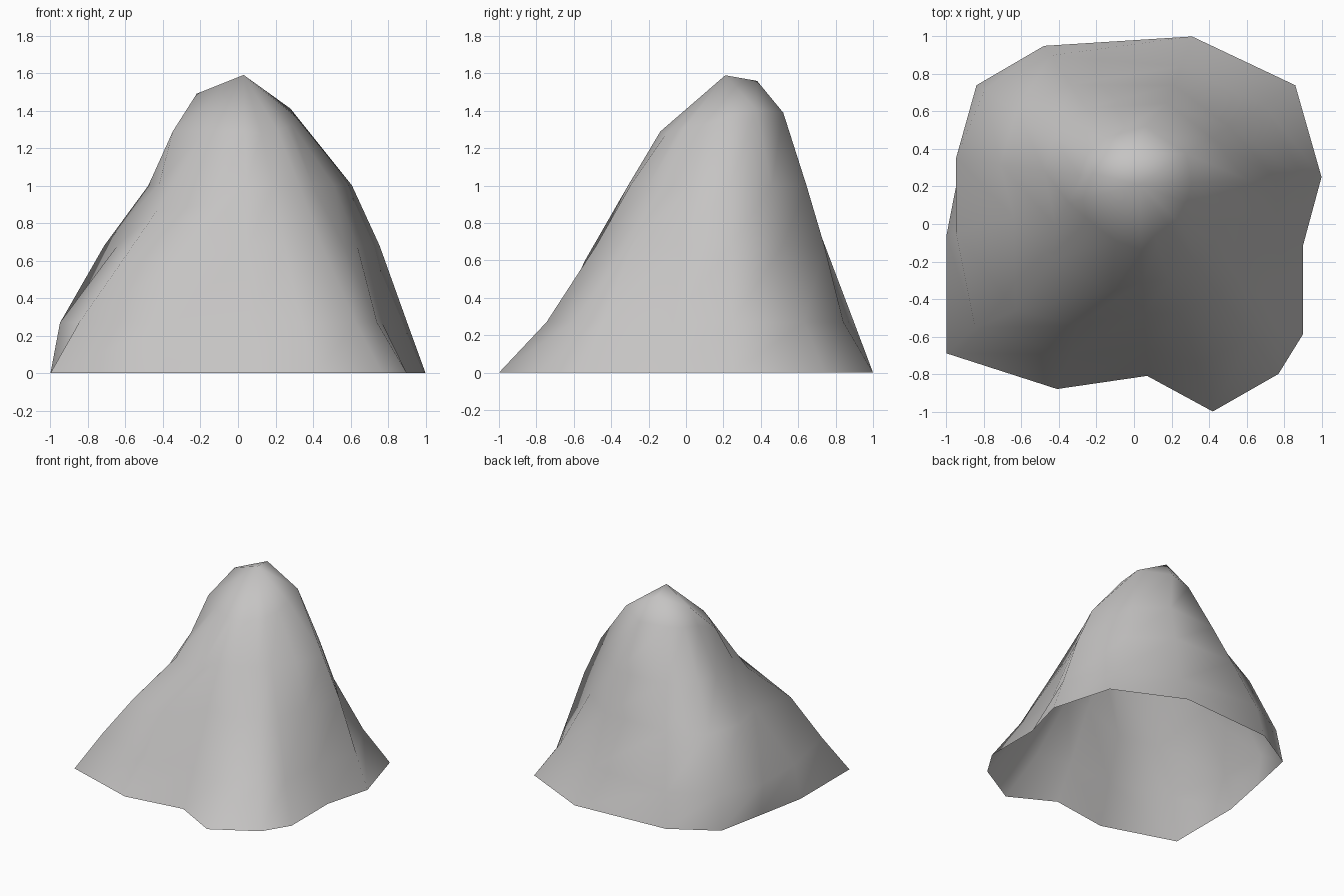
import bpy, bmesh

AXIS = (0.02, 0.21)
HEIGHTS = (0.27, 0.68, 1.0)

# Foot point of each ridge or gully, how far out it still is at each height,
# then the reach and height of its upper end
RAYS = [
    (-1.00, -0.69, 0.85, 0.59, 0.38, 0.25, 1.28),
    (-0.41, -0.88, 0.83, 0.58, 0.42, 0.275, 1.29),
    (0.07, -0.81, 0.86, 0.67, 0.51, 0.34, 1.29),
    (0.42, -1.00, 0.79, 0.57, 0.42, 0.26, 1.28),
    (0.77, -0.80, 0.81, 0.57, 0.41, 0.25, 1.30),
    (0.90, -0.59, 0.82, 0.62, 0.43, 0.27, 1.31),
    (0.90, -0.12, 0.85, 0.70, 0.56, 0.30, 1.33),
    (1.00, 0.25, 0.90, 0.75, 0.60, 0.29, 1.37),
    (0.86, 0.74, 0.80, 0.58, 0.47, 0.31, 1.41),
    (0.31, 1.00, 0.80, 0.67, 0.55, 0.39, 1.39),
    (-0.48, 0.95, 0.93, 0.72, 0.55, 0.34, 1.38),
    (-0.84, 0.74, 0.95, 0.75, 0.50, 0.31, 1.37),
    (-0.92, 0.35, 1.03, 0.78, 0.53, 0.33, 1.35),
    (-1.00, -0.06, 0.95, 0.65, 0.43, 0.36, 1.29),
]
n = len(RAYS)
bm = bmesh.new()


def vert(ray, f, z):
    return bm.verts.new((AXIS[0] + (ray[0] - AXIS[0]) * f,
                         AXIS[1] + (ray[1] - AXIS[1]) * f, z))


# Slopes: stacked rings, open underneath
rings = [[vert(r, 1, 0) for r in RAYS]]
for i, z in enumerate(HEIGHTS):
    rings.append([vert(r, r[2 + i], z) for r in RAYS])
rings.append([vert(r, r[5], r[6]) for r in RAYS])

# Front-left terrace and its ridge: points that leave the plain rays
TERRACE = {
    (2, 0): (-0.63, -0.46, 0.58), (3, 0): (-0.43, -0.19, 0.87),
    (2, 1): (-0.30, -0.54, 0.60), (3, 1): (-0.12, -0.36, 0.90),
    (3, 13): (-0.42, -0.01, 1.01), (4, 0): (-0.18, -0.03, 1.29),
    (3, 11): (-0.43, 0.46, 1.02), (4, 9): (0.06, 0.52, 1.39),
}
for (level, ray), co in TERRACE.items():
    rings[level][ray].co = co

for low, high in zip(rings, rings[1:]):
    for i in range(n):
        j = (i + 1) % n
        bm.faces.new((low[i], low[j], high[j], high[i]))

# Summit: a short crest with a left shoulder, each fanned to part of the top ring
top = rings[-1]
peak = bm.verts.new((0.03, 0.21, 1.59))
crest = bm.verts.new((0.0, 0.38, 1.56))
shoulder = bm.verts.new((-0.22, 0.27, 1.49))
for tip, first, last in ((peak, -1, 8), (crest, 8, 11), (shoulder, 11, 13)):
    for i in range(first, last):
        bm.faces.new((top[i], top[i + 1], tip))
bm.faces.new((top[8], crest, peak))
bm.faces.new((top[11], shoulder, crest))
bm.faces.new((top[13], peak, shoulder))
bm.faces.new((peak, crest, shoulder))
for f in bm.faces:
    f.smooth = True

mesh = bpy.data.meshes.new("mountain")
bm.to_mesh(mesh)
bm.free()
obj = bpy.data.objects.new("mountain", mesh)
bpy.context.collection.objects.link(obj)

stone = bpy.data.materials.new("grey stone")
stone.diffuse_color = (0.56, 0.55, 0.545, 1)
mesh.materials.append(stone)
